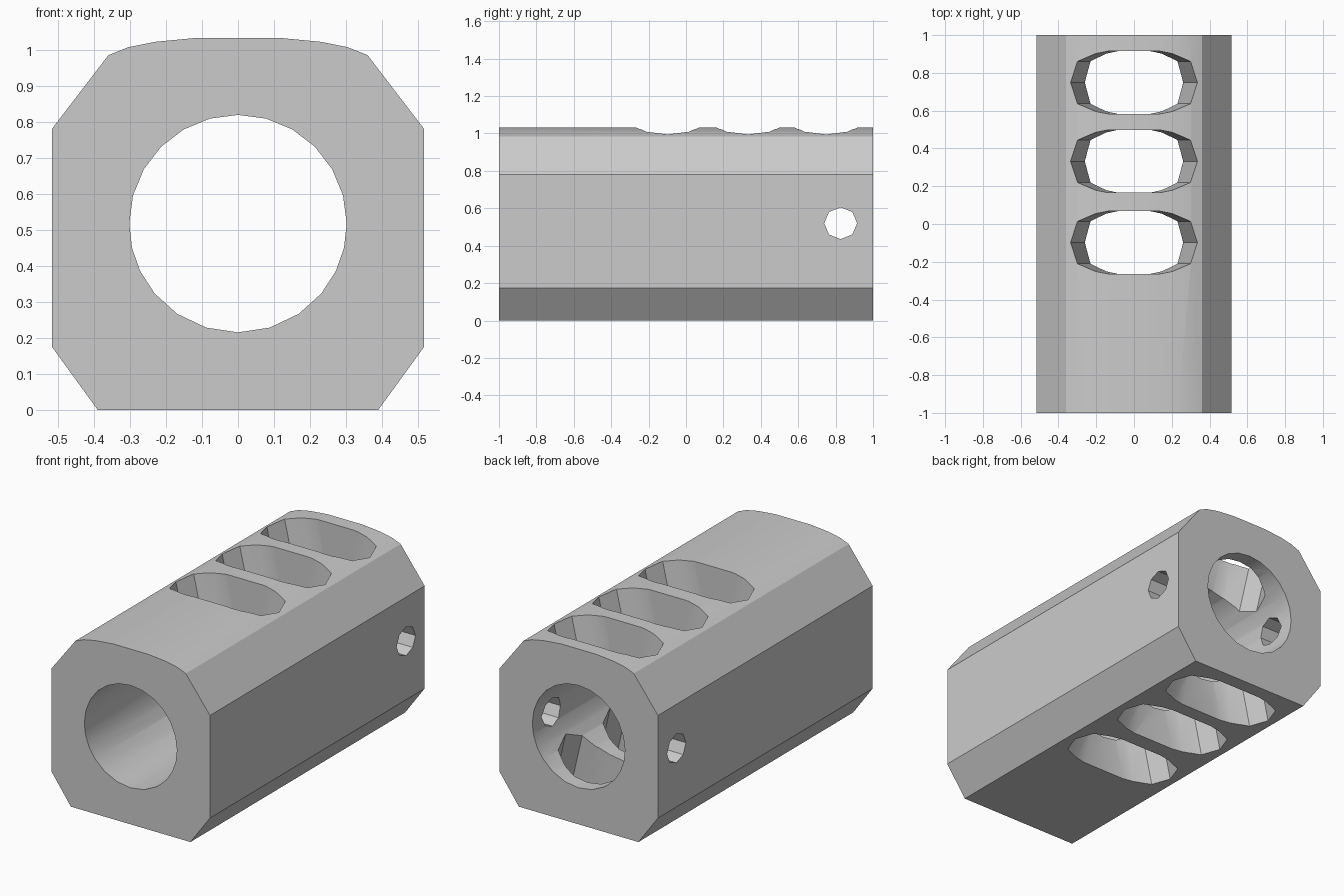
import bpy
import bmesh
from math import sin, cos, pi, radians

cube = bpy.data.objects.get("Cube")
if cube:
    bpy.data.objects.remove(cube, do_unlink=True)

AXIS_Z = 0.517  # height of the bore axis


def loft(name, rings):
    """Closed solid through rings of equal point count."""
    bm = bmesh.new()
    loops = [[bm.verts.new(p) for p in ring] for ring in rings]
    n = len(loops[0])
    for a, b in zip(loops, loops[1:]):
        for i in range(n):
            j = (i + 1) % n
            bm.faces.new((a[i], a[j], b[j], b[i]))
    bm.faces.new(loops[0])
    bm.faces.new(loops[-1])
    bmesh.ops.recalc_face_normals(bm, faces=bm.faces)
    mesh = bpy.data.meshes.new(name)
    bm.to_mesh(mesh)
    bm.free()
    obj = bpy.data.objects.new(name, mesh)
    bpy.context.collection.objects.link(obj)
    return obj


def mirrored(half):
    return half + [(-x, z) for x, z in reversed(half) if x > 0]


def along_y(profile, reach):
    return [[(x, y, z) for x, z in profile] for y in (-reach, reach)]


# Faceted outer body, extruded front to back
half_body = [(0.39, 0), (0.517, 0.175), (0.517, 0.78), (0.36, 0.985),
             (0.305, 1.007), (0.23, 1.022), (0.115, 1.033)]
body = loft("compensator_body", along_y(mirrored(half_body), 1))

# Round bore along the whole length (angles run from bottom to top)
angles = [0, 17, 34, 50, 64, 77] + list(range(90, 181, 15))
half_bore = [(0.302 * sin(radians(a)) if 0 < a < 180 else 0,
              AXIS_Z - 0.302 * cos(radians(a))) for a in angles]
cutters = [loft("bore_cutter", along_y(mirrored(half_bore), 1.1))]

# Vent slots, flaring from the bore towards the top and the bottom
quarter = [(0.226, 0), (0.186, 0.112), (0.086, 0.153), (0.02, 0.166)]


def slot_ring(yc, dz):
    flare = 0.23 * abs(dz)
    q = [(x + flare, y) for x, y in quarter]
    right = [(x, -y) for x, y in reversed(q[1:])] + q
    outline = right + [(-x, -y) for x, y in right]
    return [(x, yc + y, AXIS_Z + dz) for x, y in outline]


for yc in (-0.098, 0.332, 0.749):
    cutters.append(loft("slot_cutter", [slot_ring(yc, dz) for dz in (-0.6, 0, 0.6)]))

# Octagonal cross hole near the back
cutters.append(loft("cross_hole_cutter", [
    [(x, 0.827 + 0.088 * cos(i * pi / 4), 0.52 + 0.085 * sin(i * pi / 4))
     for i in range(8)] for x in (-0.7, 0.7)]))

# Cut everything out of the body
bpy.context.view_layer.objects.active = body
body.select_set(True)
for cutter in cutters:
    cutter.hide_render = True
    mod = body.modifiers.new("cut", 'BOOLEAN')
    mod.operation = 'DIFFERENCE'
    mod.solver = 'EXACT'
    mod.object = cutter
    bpy.ops.object.modifier_apply(modifier=mod.name)
    bpy.data.objects.remove(cutter, do_unlink=True)

# Plain grey metal
grey = bpy.data.materials.new("grey_metal")
grey.use_nodes = True
colour = (0.6, 0.6, 0.6, 1)
grey.diffuse_color = colour
grey.node_tree.nodes["Principled BSDF"].inputs["Base Color"].default_value = colour
body.data.materials.clear()
body.data.materials.append(grey)
bpy.ops.object.shade_smooth_by_angle(angle=radians(30))
